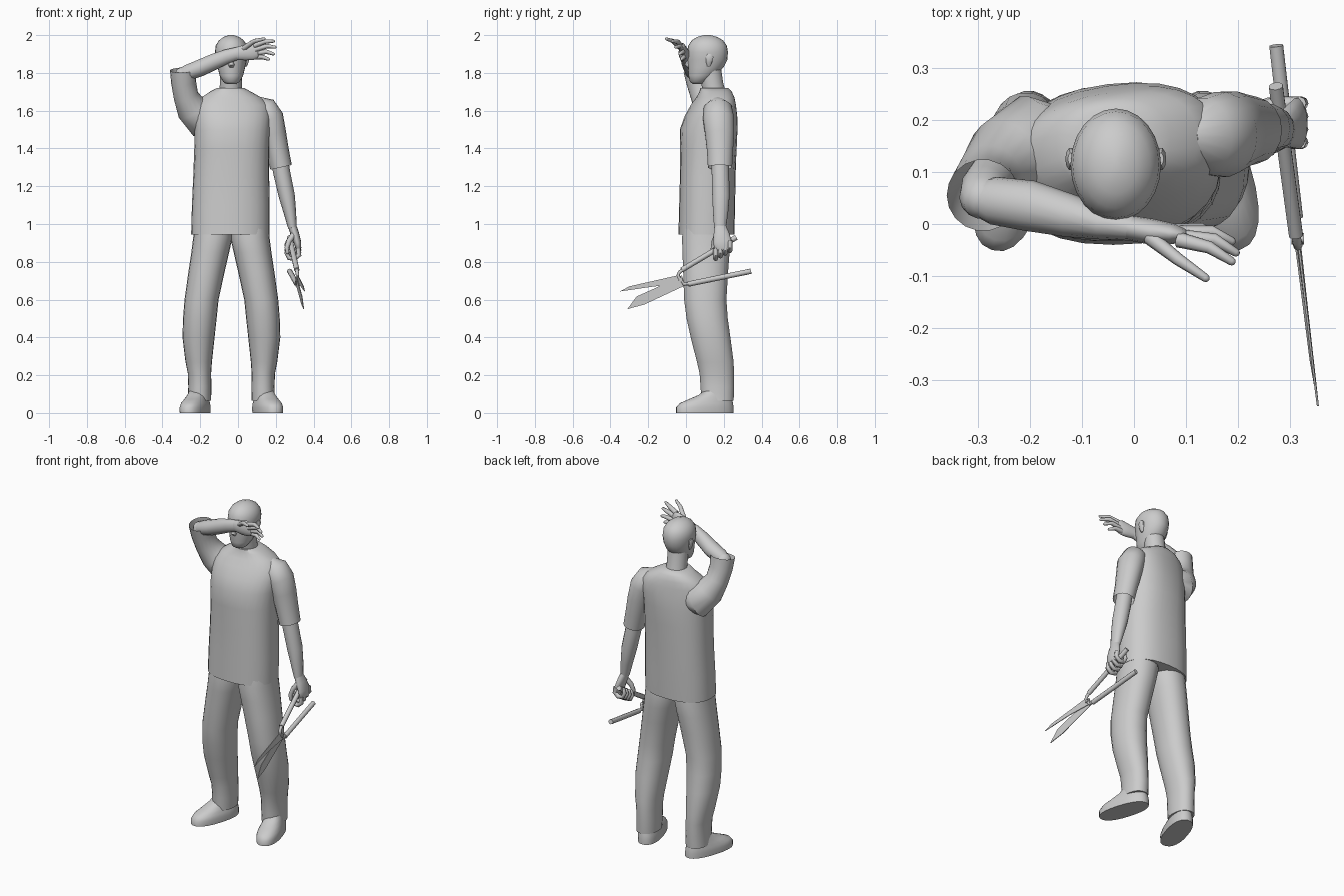
import bpy, bmesh
from math import sin, cos, pi, radians
from mathutils import Vector

MID = -0.035  # body centre line in x


def skin(name, rings, caps=(True, True)):
    """Join rings of points into a closed skin."""
    bm = bmesh.new()
    vs = [[bm.verts.new(p) for p in r] for r in rings]
    n = len(vs[0])
    for a, b in zip(vs, vs[1:]):
        for i in range(n):
            j = (i + 1) % n
            bm.faces.new((a[i], a[j], b[j], b[i]))
    if caps[0]:
        bm.faces.new(vs[0][::-1])
    if caps[1]:
        bm.faces.new(vs[-1])
    bmesh.ops.recalc_face_normals(bm, faces=bm.faces)
    me = bpy.data.meshes.new(name)
    bm.to_mesh(me)
    bm.free()
    ob = bpy.data.objects.new(name, me)
    bpy.context.collection.objects.link(ob)
    return ob


def loft(name, rows, n=24, e=1.0, rot=0.0, s=1):
    """Stack of level ovals: z, cx, cy, rx, ry (, turn in degrees)."""
    rings = []
    for z, cx, cy, rx, ry, *t in rows:
        a = radians(t[0] if t else rot) * s
        ring = []
        for i in range(n):
            c, d = cos(2 * pi * i / n), sin(2 * pi * i / n)
            px = rx * abs(c) ** e * (1 if c > 0 else -1)
            py = ry * abs(d) ** e * (1 if d > 0 else -1)
            ring.append((MID + s * (cx - MID) + px * cos(a) - py * sin(a),
                         cy + px * sin(a) + py * cos(a), z))
        rings.append(ring)
    return skin(name, rings)


def tube(name, rows, ref, n=14, tip=False, caps=(True, True)):
    """Limb along a path: x, y, z, r1 (, r2)."""
    rows = [(Vector(r[:3]), r[3], r[-1]) for r in rows]
    if tip:  # rounded end
        p, a, b = rows[-1]
        d = (p - rows[-2][0]).normalized()
        rows += [(p + d * a * 0.6, a * 0.75, b * 0.75), (p + d * a * 0.9, a * 0.3, b * 0.3)]
    rings = []
    for k, (p, r1, r2) in enumerate(rows):
        t = (rows[min(k + 1, len(rows) - 1)][0] - rows[max(k - 1, 0)][0]).normalized()
        u = t.cross(Vector(ref)).normalized()
        v = t.cross(u)
        rings.append([p + u * r1 * cos(2 * pi * i / n) + v * r2 * sin(2 * pi * i / n)
                      for i in range(n)])
    return skin(name, rings, caps)


# Shirt body
loft("shirt", [
    (0.945, -0.04, 0.108, 0.208, 0.148), (1.1, -0.038, 0.112, 0.206, 0.148),
    (1.25, -0.036, 0.115, 0.201, 0.147), (1.4, -0.034, 0.118, 0.198, 0.15, 4),
    (1.5, -0.032, 0.12, 0.2, 0.15, 7), (1.57, -0.03, 0.132, 0.203, 0.135, 9),
    (1.63, -0.03, 0.145, 0.195, 0.115, 9), (1.67, -0.036, 0.155, 0.16, 0.098, 8),
    (1.7, -0.04, 0.157, 0.11, 0.085, 5), (1.72, -0.04, 0.15, 0.072, 0.074)], 28, 0.85)

# Head, neck, nose and ears
tube("neck", [(-0.04, 0.155, 1.67, 0.062), (-0.038, 0.14, 1.74, 0.058),
              (-0.037, 0.125, 1.83, 0.06)], (0, 1, 0), 18)
loft("head", [
    (1.742, MID, 0.062, 0.025, 0.026), (1.752, MID, 0.066, 0.043, 0.045),
    (1.785, MID, 0.085, 0.062, 0.072), (1.83, MID, 0.105, 0.073, 0.094),
    (1.87, MID, 0.113, 0.081, 0.106), (1.91, MID, 0.114, 0.087, 0.108),
    (1.945, MID, 0.114, 0.083, 0.102), (1.972, MID, 0.113, 0.066, 0.083),
    (1.99, MID, 0.112, 0.042, 0.054), (2.0, MID, 0.112, 0.012, 0.018)], 24)
loft("nose", [(1.828, MID, 0.02, 0.012, 0.012), (1.842, MID, 0.012, 0.017, 0.02),
              (1.865, MID, 0.018, 0.01, 0.016), (1.89, MID, 0.022, 0.008, 0.012)], 10)
for s, side in ((1, "left"), (-1, "right")):
    loft(side + "_ear", [(1.835, 0.042, 0.12, 0.005, 0.008), (1.855, 0.047, 0.122, 0.009, 0.016),
                         (1.885, 0.052, 0.125, 0.01, 0.022), (1.9, 0.051, 0.125, 0.006, 0.012)],
         10, s=s)

    # Trousers and shoes
    loft(side + "_trouser_leg", [
        (0.99, 0.062, 0.106, 0.1, 0.12), (0.93, 0.063, 0.106, 0.104, 0.128),
        (0.85, 0.077, 0.106, 0.1, 0.126), (0.75, 0.096, 0.104, 0.096, 0.12),
        (0.6, 0.123, 0.102, 0.09, 0.113), (0.5, 0.132, 0.112, 0.089, 0.11),
        (0.4, 0.139, 0.13, 0.085, 0.106), (0.27, 0.138, 0.155, 0.07, 0.098),
        (0.21, 0.134, 0.163, 0.062, 0.092), (0.14, 0.132, 0.166, 0.061, 0.09),
        (0.065, 0.134, 0.167, 0.062, 0.086)], 22, 0.92, s=s)
    loft(side + "_shoe", [
        (0.0, 0.157, 0.1, 0.066, 0.157), (0.03, 0.157, 0.1, 0.067, 0.157),
        (0.052, 0.155, 0.108, 0.063, 0.145), (0.073, 0.149, 0.13, 0.055, 0.118),
        (0.095, 0.142, 0.153, 0.05, 0.088), (0.12, 0.137, 0.165, 0.045, 0.07)],
        24, 0.85, 17, s)

# Hanging arm with sleeve
Y = (0, 1, 0)
tube("left_sleeve", [(0.1, 0.165, 1.645, 0.035), (0.135, 0.168, 1.615, 0.068, 0.075),
                     (0.168, 0.172, 1.56, 0.074, 0.083), (0.188, 0.178, 1.48, 0.067, 0.078),
                     (0.208, 0.18, 1.39, 0.061, 0.07), (0.228, 0.18, 1.3, 0.058, 0.065)],
     Y, 18, caps=(True, False))
tube("left_forearm", [(0.208, 0.18, 1.4, 0.046), (0.232, 0.182, 1.27, 0.045, 0.047),
                      (0.258, 0.185, 1.15, 0.043, 0.047), (0.275, 0.183, 1.06, 0.033, 0.041),
                      (0.288, 0.18, 0.98, 0.023, 0.032)], Y)
tube("left_palm", [(0.287, 0.18, 0.99, 0.022, 0.031), (0.3, 0.187, 0.95, 0.023, 0.042),
                   (0.314, 0.193, 0.905, 0.02, 0.05), (0.32, 0.195, 0.87, 0.014, 0.046)],
     Y, tip=True)
for i in range(4):
    y = 0.157 + 0.025 * i
    h = 0.014 * i - 0.02
    tube(f"left_finger_{i + 1}", [(0.318, y, 0.89 + h, 0.013), (0.323, y, 0.856 + h, 0.013),
                                  (0.3, y, 0.836 + h, 0.013), (0.27, y, 0.84 + h, 0.012),
                                  (0.256, y, 0.868 + h, 0.011), (0.264, y, 0.89 + h, 0.01)],
         Y, 8, True)
tube("left_thumb", [(0.295, 0.165, 0.945, 0.016), (0.27, 0.15, 0.91, 0.014),
                    (0.258, 0.143, 0.875, 0.012), (0.262, 0.14, 0.85, 0.01)], Y, 8, True)

# Raised arm across the brow
Z = (0, 0, 1)
tube("right_sleeve", [(-0.13, 0.155, 1.55, 0.07), (-0.19, 0.15, 1.555, 0.1),
                      (-0.245, 0.122, 1.61, 0.083), (-0.276, 0.09, 1.68, 0.066),
                      (-0.288, 0.068, 1.75, 0.066), (-0.29, 0.055, 1.815, 0.07)],
     Y, 18, caps=(True, False))
tube("right_upper_arm", [(-0.265, 0.105, 1.66, 0.045), (-0.287, 0.07, 1.74, 0.046),
                         (-0.292, 0.05, 1.79, 0.044)], Y, tip=True)
tube("right_forearm", [(-0.31, 0.05, 1.785, 0.03), (-0.27, 0.045, 1.8, 0.046, 0.042),
                       (-0.2, 0.035, 1.826, 0.049, 0.045), (-0.12, 0.015, 1.862, 0.041, 0.043),
                       (-0.06, 0.0, 1.887, 0.03, 0.038), (0.0, -0.008, 1.904, 0.024, 0.034)],
     Z, tip=False)
tube("right_palm", [(-0.01, -0.007, 1.902, 0.024, 0.034), (0.035, -0.015, 1.907, 0.025, 0.042),
                    (0.075, -0.019, 1.913, 0.02, 0.046), (0.095, -0.022, 1.917, 0.013, 0.04)],
     Z, tip=True)
digits = [("thumb", (0.03, -0.025, 1.93), (0.085, -0.068, 1.968), (0.138, -0.104, 1.98)),
          ("finger_1", (0.085, -0.03, 1.945), (0.145, -0.045, 1.966), (0.188, -0.072, 1.968)),
          ("finger_2", (0.09, -0.025, 1.924), (0.155, -0.03, 1.942), (0.196, -0.055, 1.936)),
          ("finger_3", (0.088, -0.018, 1.903), (0.15, -0.015, 1.912), (0.188, -0.033, 1.9)),
          ("finger_4", (0.08, -0.014, 1.885), (0.13, -0.01, 1.884), (0.162, -0.024, 1.872))]
for nm, a, b, c in digits:
    tube("right_" + nm, [(*a, 0.015), (*b, 0.012), (*c, 0.008)], Z, 8, True)


# Garden shears, lying in one tilted plane
def plane(y, z, off=0.0):
    return (0.314 - 0.105 * (y + 0.02) - 0.05 * (z - 0.7) + off, y, z)


def rod(name, pts, r, n=10):
    tube(name, [(*plane(*p), r) for p in pts], (1, 0, 0), n)


rod("upper_handle", [(-0.022, 0.757), (0.265, 0.929)], 0.014)
rod("lower_handle", [(0.012, 0.682), (0.343, 0.75)], 0.014)
rod("upper_tang", [(-0.03, 0.7), (-0.042, 0.728), (-0.035, 0.745), (0.0, 0.77)], 0.009, 8)
rod("lower_tang", [(-0.03, 0.71), (-0.012, 0.682), (0.03, 0.686)], 0.009, 8)
blades = {
    "upper_blade": (0.002, [(-0.35, 0.643), (-0.3, 0.67), (-0.035, 0.73), (-0.013, 0.68),
                            (-0.165, 0.67)]),
    "lower_blade": (-0.004, [(-0.31, 0.55), (-0.262, 0.616), (-0.098, 0.69), (-0.022, 0.728),
                             (-0.004, 0.675), (-0.22, 0.574)])}
for nm, (off, pts) in blades.items():
    skin(nm, [[plane(*p, off + d) for p in pts] for d in (-0.002, 0.002)])
tube("pivot_bolt", [(*plane(-0.028, 0.705, d), 0.011) for d in (-0.012, 0.012)], Z, 10)

# Smooth shading with sharp edges kept
for ob in bpy.data.objects:
    ob.select_set(True)
    bpy.context.view_layer.objects.active = ob
bpy.ops.object.shade_smooth_by_angle(angle=radians(50))
